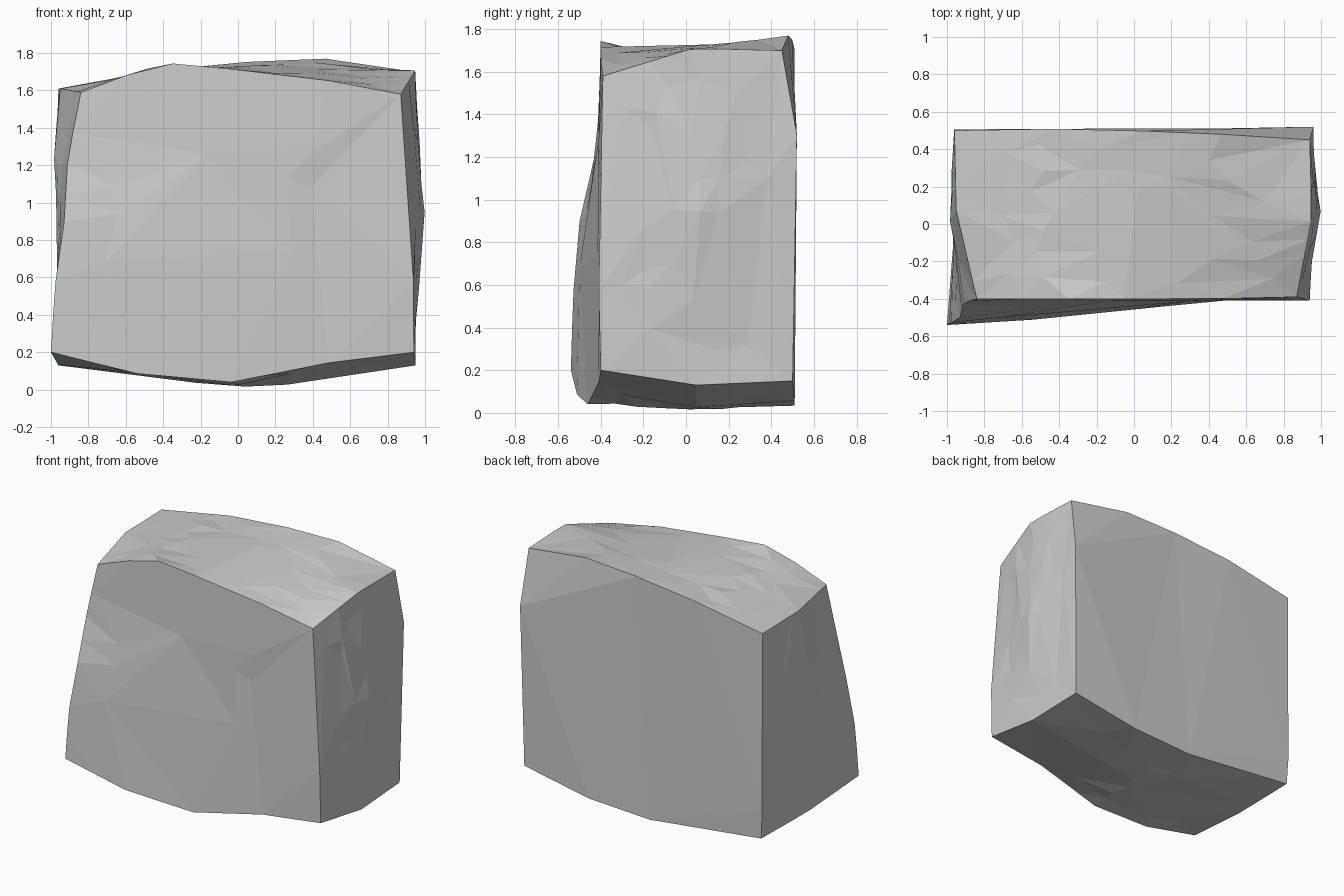
import bpy, bmesh, math, random
from mathutils import Vector

random.seed(4)
cube = bpy.data.objects.get("Cube")
if cube:
    bpy.data.objects.remove(cube, do_unlink=True)

# Relief of each side in hundredths of a unit.
# Front and back: rows run bottom to top, columns right to left of the model.
FRONT = [(-54, -51, -46, -41, -40), (-53, -50, -45, -41, -41), (-50, -47, -44, -41, -40),
         (-42, -41, -41, -41, -40), (-40, -40, -40, -40, -39)]
BACK = [(50, 51, 51, 51, 50), (51, 53, 53, 53, 52), (51, 54, 54, 53, 52),
        (51, 54, 54, 53, 52), (50, 51, 50, 48, 45)]
# Ends: rows run bottom to top, columns front to back.
LEFT_END = [(94, 95, 94), (94, 97, 95), (92, 100, 96), (91, 98, 96), (87, 95, 94)]
RIGHT_END = [(-100, -96, -95), (-98, -97, -97), (-93, -98, -98), (-91, -99, -98), (-84, -95, -96)]
# Top and bottom: rows run front to back, columns right to left of the model.
TOP = [(159, 175, 171, 166, 158), (161, 171, 173, 172, 171), (161, 170, 175, 177, 170)]
BOTTOM = [(20, 8, 4, 14, 20), (13, 5, 0, 4, 13), (13, 6, 3, 6, 15)]


def sample(table, a, b):
    """Read a relief table at column a and row b, both from -1 to 1."""
    def split(t, count):
        pos = (t + 1) / 2 * (count - 1)
        i = min(int(pos), count - 2)
        return i, pos - i
    i, s = split(a, len(table[0]))
    j, t = split(b, len(table))
    low = table[j][i] * (1 - s) + table[j][i + 1] * s
    high = table[j + 1][i] * (1 - s) + table[j + 1][i + 1] * s
    return (low * (1 - t) + high * t) / 100


def blend(low, high, t):
    return low + (high - low) * (t + 1) / 2


def shape(p):
    """Fit a point of the unit cube between the six reliefs."""
    u, v, w = p
    return Vector((blend(sample(RIGHT_END, v, w), sample(LEFT_END, v, w), u),
                   blend(sample(FRONT, u, w), sample(BACK, u, w), v),
                   blend(sample(BOTTOM, u, v), sample(TOP, u, v), w)))


# Rough-hewn block: scatter the grid within each side, then fit it to the reliefs
bm = bmesh.new()
bmesh.ops.create_cube(bm, size=2)
bmesh.ops.subdivide_edges(bm, edges=bm.edges[:], cuts=7, use_grid_fill=True)
for vert in bm.verts:
    p = vert.co.copy()
    on_side = [abs(c) > 0.999 for c in p]
    for axis in range(3):
        if not on_side[axis]:
            p[axis] += random.uniform(-0.08, 0.08)
        else:
            p[axis] = math.copysign(1, p[axis])
    vert.co = shape(p)
    # Shallow chisel dents away from the arrises
    if sum(on_side) == 1:
        axis = on_side.index(True)
        vert.co[axis] -= math.copysign(random.uniform(0, 0.012), p[axis])

# Merge nearly level patches into broad flat facets
bmesh.ops.triangulate(bm, faces=bm.faces[:])
bmesh.ops.dissolve_limit(bm, angle_limit=math.radians(5), verts=bm.verts[:], edges=bm.edges[:])
bmesh.ops.triangulate(bm, faces=bm.faces[:])
bmesh.ops.recalc_face_normals(bm, faces=bm.faces[:])

mesh = bpy.data.meshes.new("stone_block")
bm.to_mesh(mesh)
bm.free()
block = bpy.data.objects.new("stone_block", mesh)
bpy.context.collection.objects.link(block)

# Plain grey stone
stone = bpy.data.materials.new("grey_stone")
stone.use_nodes = True
colour = (0.6, 0.6, 0.6, 1)
stone.diffuse_color = colour
shader = stone.node_tree.nodes["Principled BSDF"]
shader.inputs["Base Color"].default_value = colour
shader.inputs["Roughness"].default_value = 0.9
mesh.materials.append(stone)
